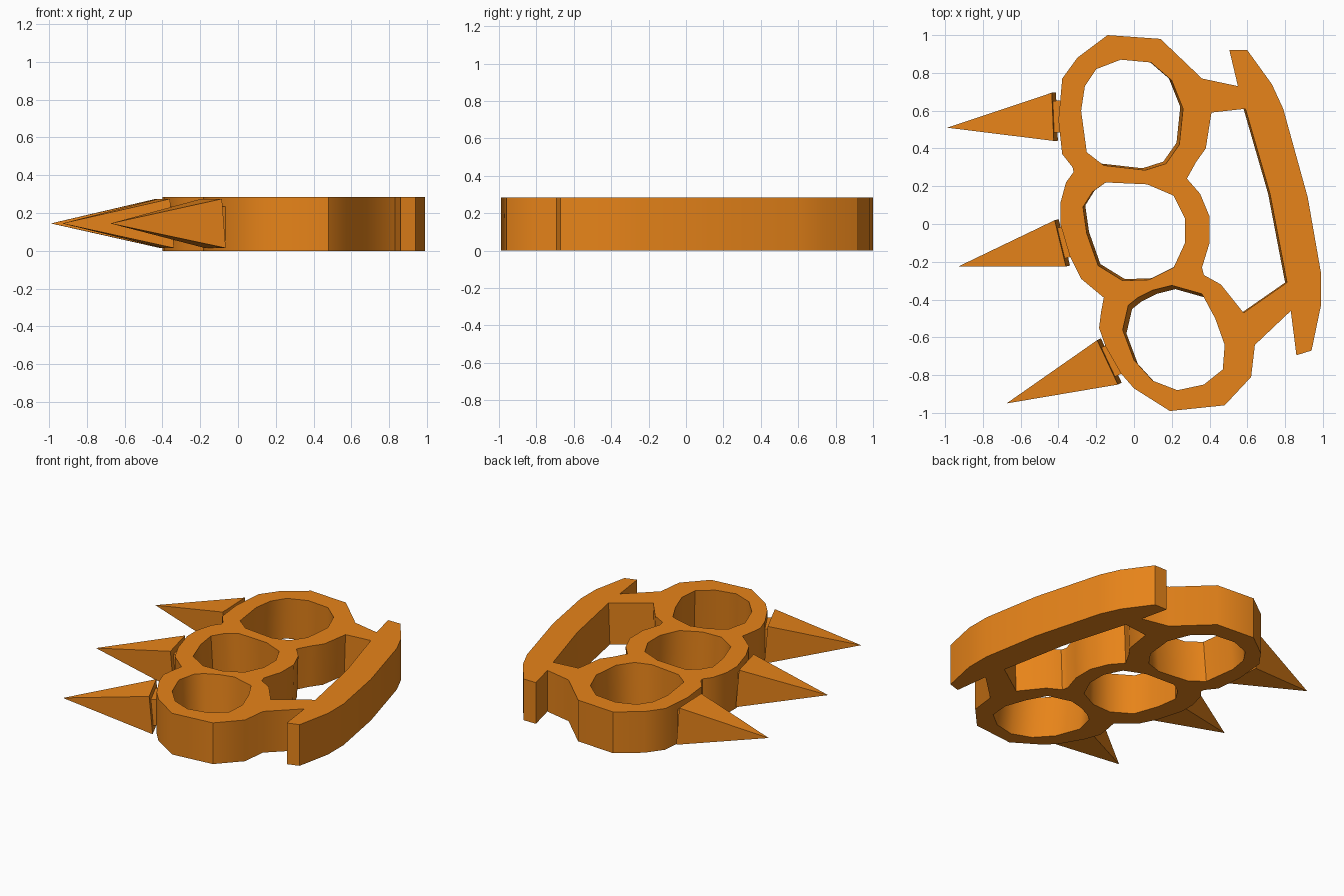
import bpy, bmesh
from mathutils import Vector

if "Cube" in bpy.data.objects:
    bpy.data.objects.remove(bpy.data.objects["Cube"])

H = 0.285
mat = bpy.data.materials.new("orange_metal")
mat.diffuse_color = (0.8, 0.23, 0.01, 1)
mat.use_nodes = True
mat.node_tree.nodes["Principled BSDF"].inputs["Base Color"].default_value = mat.diffuse_color


def finish(bm, name, smooth=False):
    bmesh.ops.recalc_face_normals(bm, faces=bm.faces[:])
    me = bpy.data.meshes.new(name)
    bm.to_mesh(me)
    bm.free()
    ob = bpy.data.objects.new(name, me)
    bpy.context.collection.objects.link(ob)
    me.materials.append(mat)
    if smooth:
        bpy.ops.object.select_all(action='DESELECT')
        ob.select_set(True)
        bpy.context.view_layer.objects.active = ob
        bpy.ops.object.shade_smooth_by_angle(angle=0.7)
    return ob


# Outline of the rings and palm grip
outline = [(-.14, 1), (.14, .98), (.36, .77), (.55, .73), (.505, .92), (.60, .92), (.73, .74),
           (.79, .61), (.92, .14), (.99, -.26), (.99, -.43), (.94, -.67), (.86, -.695),
           (.83, -.46), (.64, -.64), (.62, -.81), (.48, -.96), (.19, -.99), (0, -.87),
           (-.07, -.79), (-.15, -.65), (-.185, -.55), (-.175, -.47), (-.16, -.39), (-.28, -.29),
           (-.34, -.17), (-.39, 0), (-.39, .11), (-.36, .22), (-.32, .275), (-.325, .30),
           (-.38, .37), (-.40, .55), (-.38, .77), (-.30, .88)]
# Three finger holes and the gap behind the grip
hole_top = [(-.07, .87), (.09, .855), (.20, .76), (.26, .61), (.24, .42), (.17, .32), (.06, .285),
            (-.16, .31), (-.25, .38), (-.28, .60), (-.26, .73), (-.20, .82)]
hole_mid = [(-.15, .22), (.07, .21), (.21, .15), (.27, .03), (.27, -.10), (.21, -.23),
            (.08, -.295), (-.06, -.30), (-.19, -.22), (-.25, -.05), (-.27, .09), (-.22, .17)]
hole_low = [(.20, -.325), (.36, -.37), (.43, -.50), (.48, -.64), (.47, -.77), (.37, -.85),
            (.23, -.88), (.10, -.83), (0, -.72), (-.06, -.56), (-.03, -.43), (.02, -.39),
            (.10, -.35)]
grip_gap = [(.41, .59), (.59, .61), (.72, .16), (.81, -.31), (.58, -.47), (.46, -.32),
            (.37, -.27), (.36, -.23), (.40, -.10), (.40, .04), (.35, .16), (.28, .24),
            (.33, .33), (.38, .40)]
# Each loop leans slightly towards its underside
loops = [(outline, (0, 0)), (hole_top, (-.015, .01)), (hole_mid, (.012, .008)),
         (hole_low, (.02, -.02)), (grip_gap, (-.01, 0))]

bm = bmesh.new()
caps = ([], [])
for pts, (dx, dy) in loops:
    rings = ([bm.verts.new((x, y, H)) for x, y in pts],
             [bm.verts.new((x + dx, y + dy, 0)) for x, y in pts])
    n = len(pts)
    for ring, cap in zip(rings, caps):
        cap += [bm.edges.new((ring[i], ring[(i + 1) % n])) for i in range(n)]
    for i in range(n):
        j = (i + 1) % n
        bm.faces.new((rings[0][i], rings[0][j], rings[1][j], rings[1][i]))
for cap, nz in zip(caps, (1, -1)):
    bmesh.ops.triangle_fill(bm, edges=cap, use_beauty=True, normal=(0, 0, nz))
finish(bm, "knuckle_body", smooth=True)


# Square spike with a slightly tilted base, on a small mounting block
def spike(name, tip, a, b):
    a, b, tip = (Vector((*p, 0)) for p in (a, b, tip))
    back = Vector((a.y - b.y, b.x - a.x, 0)).normalized()
    up = Vector((0, 0, 1))
    bm = bmesh.new()
    base = [bm.verts.new(p) for p in (a + up * .275, b + up * .275,
                                      b + back * .022 + up * .015, a + back * .022 + up * .015)]
    apex = bm.verts.new(tip + up * .145)
    bm.faces.new(base)
    for i in range(4):
        bm.faces.new((base[i], base[(i + 1) % 4], apex))
    finish(bm, name)

    bm = bmesh.new()
    p, q = a.lerp(b, .17), a.lerp(b, .83)
    sides = [[bm.verts.new(c + back * d + up * z) for c, z in
              ((p, .235), (q, .235), (q, .055), (p, .055))] for d in (.004, .05)]
    for s in sides:
        bm.faces.new(s)
    for i in range(4):
        j = (i + 1) % 4
        bm.faces.new((sides[0][i], sides[0][j], sides[1][j], sides[1][i]))
    finish(bm, name + "_mount")


spike("spike_top", (-.99, .51), (-.435, .695), (-.425, .44))
spike("spike_middle", (-.93, -.225), (-.42, .02), (-.36, -.225))
spike("spike_low", (-.675, -.95), (-.195, -.615), (-.085, -.85))
